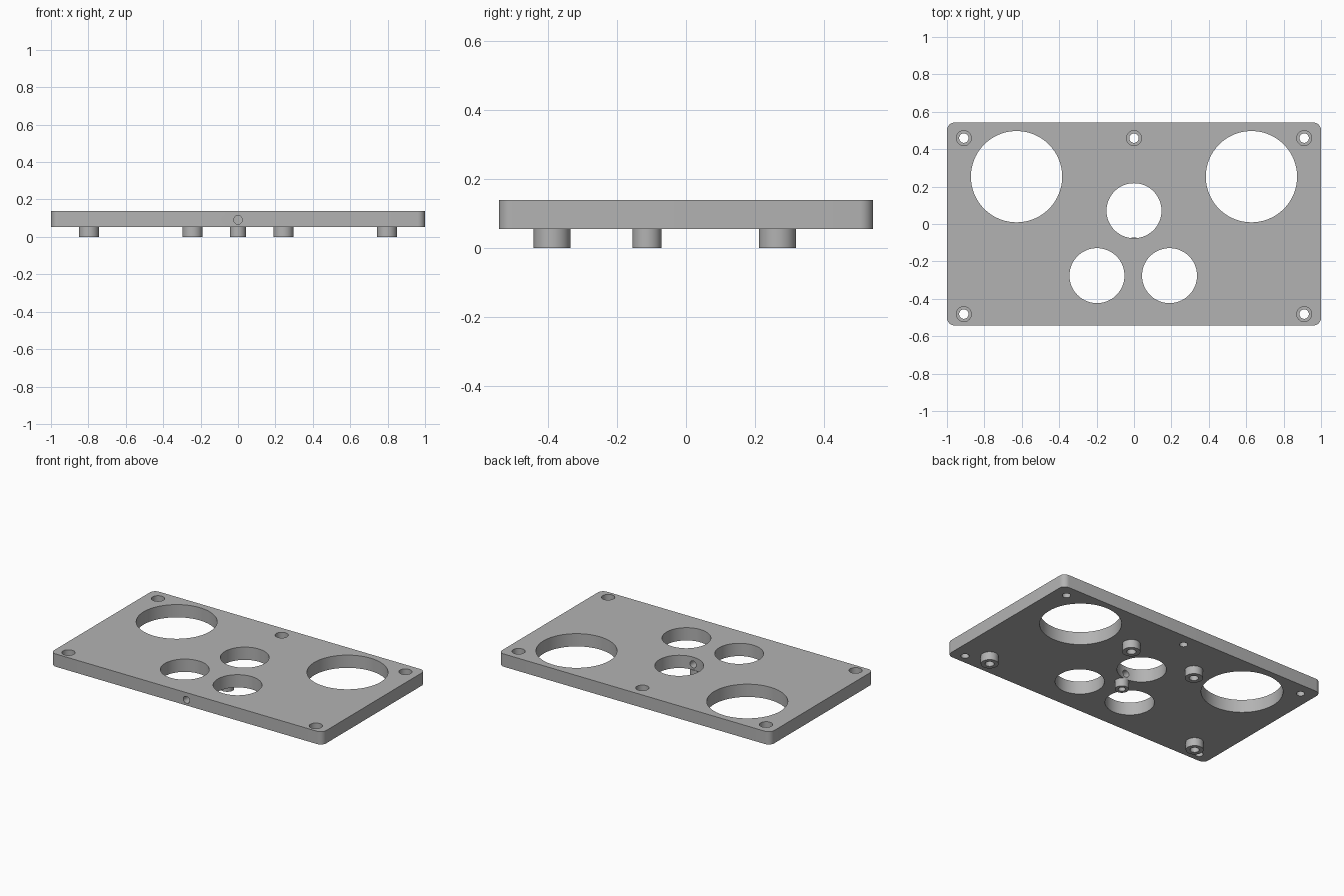
import bpy

cube = bpy.data.objects.get("Cube")
if cube:
    bpy.data.objects.remove(cube, do_unlink=True)

PLATE_BOTTOM, PLATE_TOP = 0.054, 0.139
HALF_DEPTH = 0.542

grey = bpy.data.materials.new("plain grey")
grey.use_nodes = True
grey.diffuse_color = (0.45, 0.45, 0.45, 1)
grey.node_tree.nodes["Principled BSDF"].inputs["Base Color"].default_value = (0.45, 0.45, 0.45, 1)


def cylinder(name, x, y, radius, z0, z1, sides=64):
    bpy.ops.mesh.primitive_cylinder_add(vertices=sides, radius=radius, depth=z1 - z0,
                                        location=(x, y, (z0 + z1) / 2))
    obj = bpy.context.object
    obj.name = name
    return obj


def apply_modifier(obj, mod):
    bpy.context.view_layer.objects.active = obj
    bpy.ops.object.modifier_apply(modifier=mod.name)


def cut(obj, cutter):
    mod = obj.modifiers.new("cut", 'BOOLEAN')
    mod.operation = 'DIFFERENCE'
    mod.solver = 'EXACT'
    mod.object = cutter
    apply_modifier(obj, mod)
    bpy.data.objects.remove(cutter, do_unlink=True)


def finish(obj):
    obj.data.materials.clear()
    obj.data.materials.append(grey)
    bpy.ops.object.select_all(action='DESELECT')
    obj.select_set(True)
    bpy.context.view_layer.objects.active = obj
    bpy.ops.object.shade_smooth_by_angle(angle=0.6)


# Plate with rounded upright corners
bpy.ops.mesh.primitive_cube_add(size=1, location=(0, 0, (PLATE_BOTTOM + PLATE_TOP) / 2))
plate = bpy.context.object
plate.name = "mounting_plate"
plate.scale = (2, 2 * HALF_DEPTH, PLATE_TOP - PLATE_BOTTOM)
bpy.ops.object.transform_apply(location=True, rotation=True, scale=True)
weights = plate.data.attributes.new("bevel_weight_edge", 'FLOAT', 'EDGE')
for edge in plate.data.edges:
    a, b = (plate.data.vertices[i].co for i in edge.vertices)
    weights.data[edge.index].value = 1.0 if abs(a.z - b.z) > 0.01 else 0.0
bevel = plate.modifiers.new("round_corners", 'BEVEL')
bevel.limit_method = 'WEIGHT'
bevel.width = 0.04
bevel.segments = 8
apply_modifier(plate, bevel)

# Large round openings
openings = [(-0.628, 0.253, 0.244), (0.628, 0.253, 0.244), (0, 0.071, 0.147),
            (-0.198, -0.276, 0.147), (0.19, -0.276, 0.147)]
for x, y, r in openings:
    cut(plate, cylinder("opening_cutter", x, y, r, -0.1, 0.3, 96))

# Counterbored screw holes
for x, y in [(-0.91, 0.459), (0, 0.459), (0.91, 0.459), (-0.91, -0.482), (0.91, -0.482)]:
    cut(plate, cylinder("counterbore_cutter", x, y, 0.04, 0.095, 0.3, 40))
    cut(plate, cylinder("screw_cutter", x, y, 0.025, -0.1, 0.2, 40))

# Cross hole from the front edge to the centre opening
bpy.ops.mesh.primitive_cylinder_add(vertices=40, radius=0.023, depth=0.6,
                                    location=(0, -0.32, 0.091), rotation=(1.570796, 0, 0))
cut(plate, bpy.context.object)
finish(plate)

# Hollow bosses under the plate
bosses = [("front_left_boss", 0.797, -0.388, 0.053), ("front_right_boss", -0.797, -0.388, 0.053),
          ("rear_left_boss", 0.243, 0.265, 0.054), ("rear_right_boss", -0.243, 0.265, 0.054),
          ("centre_boss", 0, -0.113, 0.042)]
for name, x, y, r in bosses:
    boss = cylinder(name, x, y, r, 0, PLATE_BOTTOM + 0.001, 48)
    cut(boss, cylinder("pilot_cutter", x, y, r * 0.52, -0.1, PLATE_BOTTOM - 0.002, 40))
    finish(boss)
